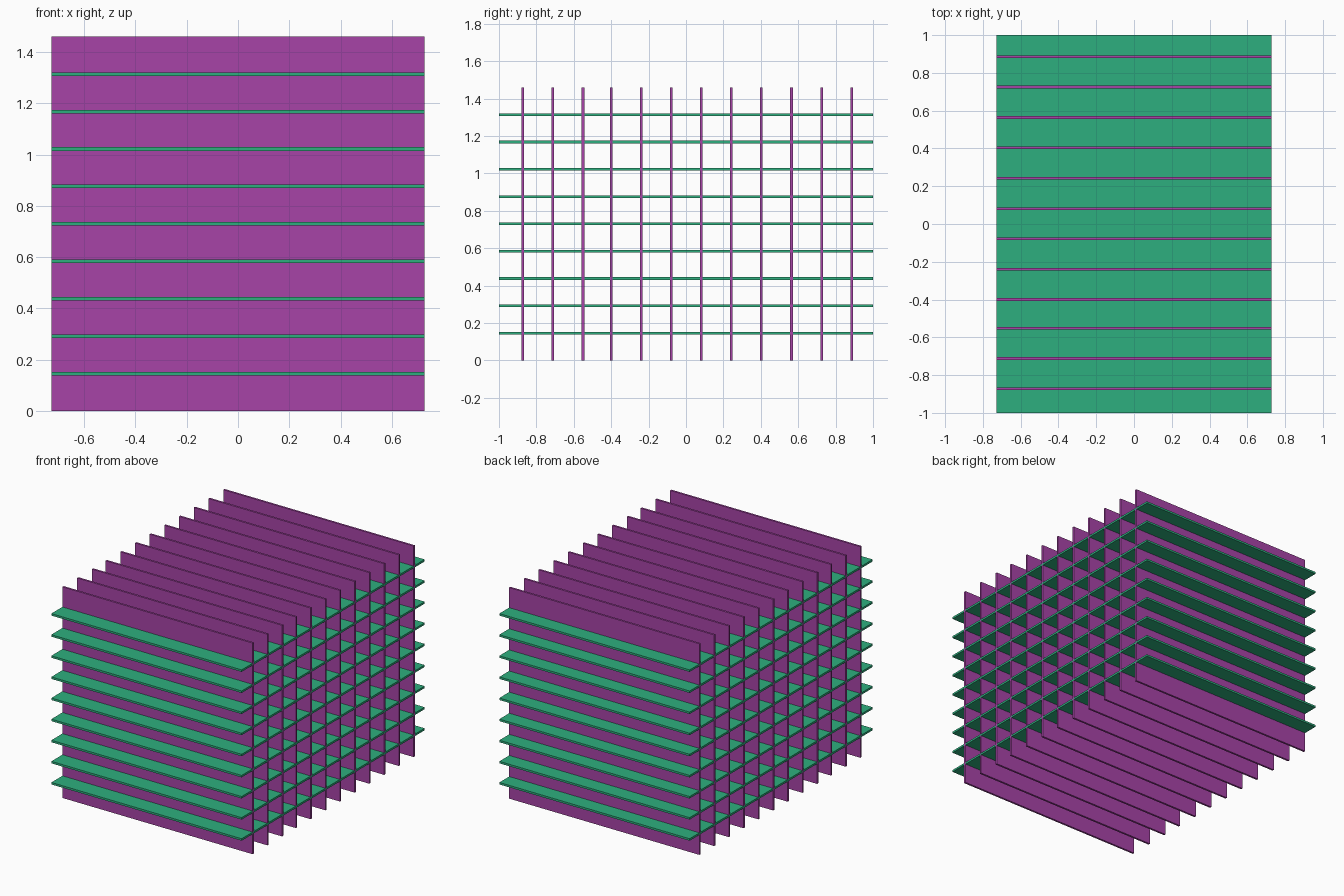
import bpy

if "Cube" in bpy.data.objects:
    bpy.data.objects.remove(bpy.data.objects["Cube"])

W, L, H, T = 1.456, 2.0, 1.46, 0.014   # width, length, height, sheet thickness


def material(name, color):
    m = bpy.data.materials.new(name)
    m.diffuse_color = color
    m.use_nodes = True
    m.node_tree.nodes["Principled BSDF"].inputs["Base Color"].default_value = m.diffuse_color
    return m


def sheet(name, center, size, mat):
    bpy.ops.mesh.primitive_cube_add(size=1, location=center)
    ob = bpy.context.object
    ob.name = name
    ob.scale = size
    bpy.ops.object.transform_apply(location=False, rotation=False, scale=True)
    ob.data.materials.append(mat)


purple = material("purple", (0.39, 0.057, 0.39, 1))
green = material("green", (0.027, 0.43, 0.21, 1))

# Upright panels: groups with an even pitch, each given by start and count
pitch = 0.161
panel_ys = [start + i * pitch
            for start, count in ((-0.873, 3), (-0.400, 3), (0.081, 6))
            for i in range(count)]
for i, y in enumerate(panel_ys, 1):
    sheet(f"upright_panel_{i}", (0, y, H / 2), (W, T, H), purple)

# Horizontal shelves, evenly spaced up the height
for k in range(1, 10):
    sheet(f"shelf_{k}", (0, 0, k * H / 10), (W, L, T), green)
